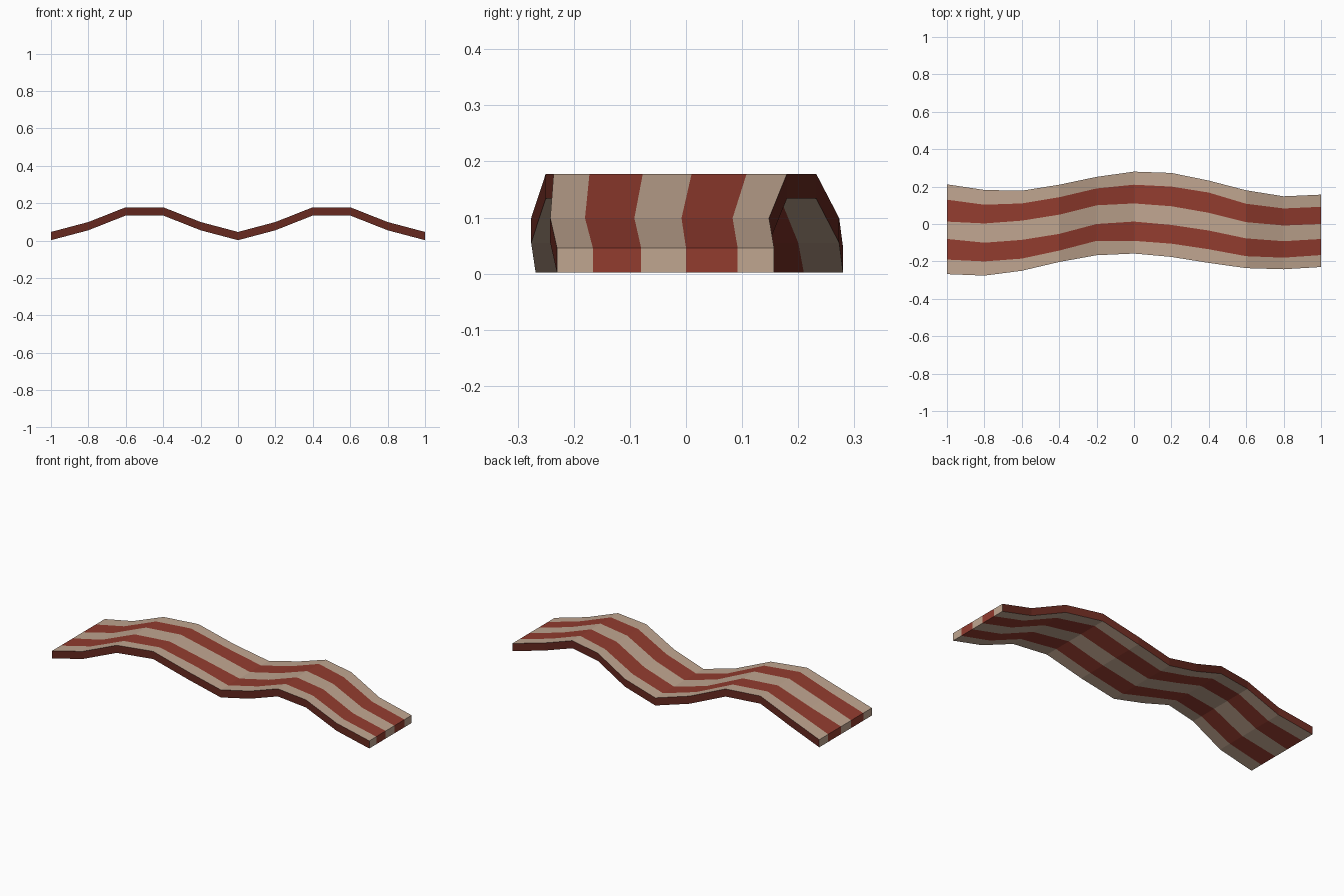
import bpy, bmesh

if "Cube" in bpy.data.objects:
    bpy.data.objects.remove(bpy.data.objects["Cube"])

THICK = 0.044


def material(name, rgb):
    m = bpy.data.materials.new(name)
    m.diffuse_color = (*rgb, 1)
    m.use_nodes = True
    m.node_tree.nodes["Principled BSDF"].inputs["Base Color"].default_value = m.diffuse_color
    return m


fat = material("pale fat", (0.53, 0.38, 0.28))
meat = material("red meat", (0.29, 0.045, 0.028))
rind = material("dark red edge", (0.135, 0.022, 0.014))

# Underside height of the wave, repeating every five stations
wave = [0.002, 0.055, 0.134, 0.134, 0.055]

# Stripe boundaries across the strip (y), one row per 0.2 step in x
rows = [
    (-0.268, -0.19, -0.08, 0.013, 0.13, 0.212),
    (-0.276, -0.20, -0.10, 0.003, 0.103, 0.182),
    (-0.25, -0.185, -0.085, 0.018, 0.11, 0.178),
    (-0.203, -0.142, -0.053, 0.05, 0.143, 0.21),
    (-0.167, -0.09, 0.0, 0.1, 0.19, 0.252),
    (-0.158, -0.09, 0.013, 0.11, 0.21, 0.28),
    (-0.176, -0.105, -0.005, 0.095, 0.20, 0.273),
    (-0.208, -0.135, -0.035, 0.06, 0.168, 0.232),
    (-0.236, -0.172, -0.077, 0.01, 0.108, 0.18),
    (-0.242, -0.18, -0.092, -0.008, 0.083, 0.148),
    (-0.23, -0.166, -0.08, 0.0, 0.092, 0.157),
]

bm = bmesh.new()
low, high = [], []
for i, row in enumerate(rows):
    x, z = -1 + 0.2 * i, wave[i % 5]
    low.append([bm.verts.new((x, y, z)) for y in row])
    high.append([bm.verts.new((x, y, z + THICK)) for y in row])


def face(mat, *verts):
    bm.faces.new(verts).material_index = mat


last = len(rows) - 1
for i in range(last):
    # Striped top and underside
    for j in range(5):
        face(j % 2, high[i][j], high[i + 1][j], high[i + 1][j + 1], high[i][j + 1])
        face(j % 2, low[i][j], low[i][j + 1], low[i + 1][j + 1], low[i + 1][j])
    # Dark long edges
    face(2, low[i][0], low[i + 1][0], high[i + 1][0], high[i][0])
    face(2, low[i][5], high[i][5], high[i + 1][5], low[i + 1][5])
# Striped short ends
for j in range(5):
    face(j % 2, low[0][j], high[0][j], high[0][j + 1], low[0][j + 1])
    face(j % 2, low[last][j], low[last][j + 1], high[last][j + 1], high[last][j])

bmesh.ops.recalc_face_normals(bm, faces=bm.faces)
mesh = bpy.data.meshes.new("bacon_strip")
bm.to_mesh(mesh)
bm.free()
for m in (fat, meat, rind):
    mesh.materials.append(m)
strip = bpy.data.objects.new("bacon_strip", mesh)
bpy.context.collection.objects.link(strip)
